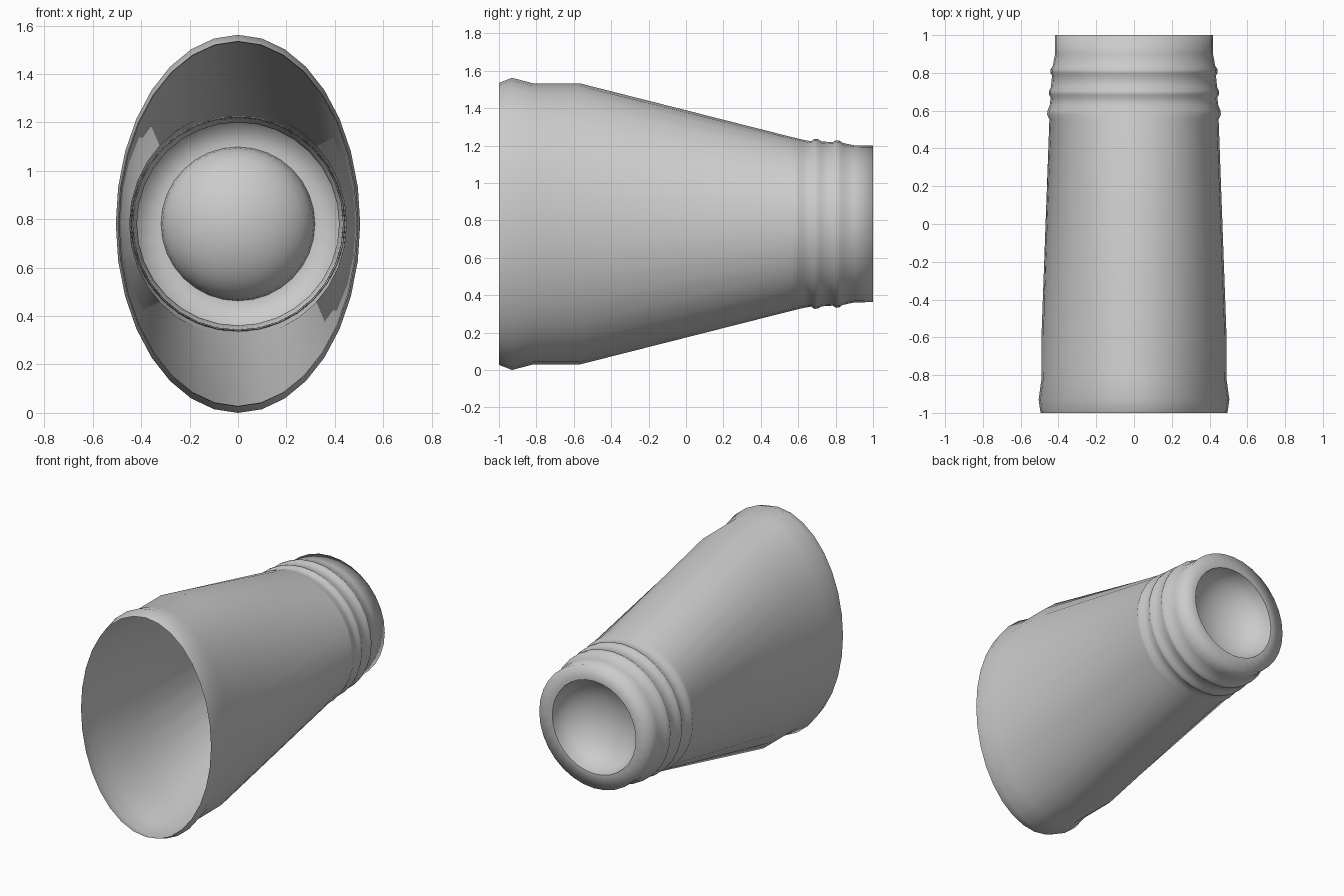
import bpy, bmesh
from math import sin, cos, pi

if "Cube" in bpy.data.objects:
    bpy.data.objects.remove(bpy.data.objects["Cube"])

SEG = 32
CZ = 0.781  # height of the long axis


def loft(name, sections, close_end=False):
    """Skin elliptical sections (y, half width, half height) along y."""
    bm = bmesh.new()
    rings = []
    for y, a, b in sections:
        rings.append([bm.verts.new((a * cos(2 * pi * i / SEG), y,
                                    CZ + b * sin(2 * pi * i / SEG)))
                      for i in range(SEG)])
    for r, s in zip(rings, rings[1:]):
        for i in range(SEG):
            j = (i + 1) % SEG
            bm.faces.new((r[i], r[j], s[j], s[i]))
    if close_end:
        tip = bm.verts.new((0, close_end, CZ))
        for i in range(SEG):
            bm.faces.new((rings[-1][i], rings[-1][(i + 1) % SEG], tip))
    bmesh.ops.recalc_face_normals(bm, faces=bm.faces)
    for f in bm.faces:
        f.smooth = True
    me = bpy.data.meshes.new(name)
    bm.to_mesh(me)
    bm.free()
    ob = bpy.data.objects.new(name, me)
    bpy.context.collection.objects.link(ob)
    return ob


# flared oval shell: lip, straight part, taper, three ridges, round neck, end rim
shell = [
    (-1.00, 0.495, 0.754), (-0.93, 0.505, 0.781), (-0.82, 0.490, 0.752),
    (-0.57, 0.489, 0.752),
    (0.555, 0.448, 0.467), (0.58, 0.460, 0.461), (0.60, 0.458, 0.456),
    (0.63, 0.446, 0.449),
    (0.67, 0.441, 0.442), (0.685, 0.450, 0.454), (0.705, 0.450, 0.453),
    (0.725, 0.440, 0.441),
    (0.785, 0.434, 0.437), (0.80, 0.442, 0.447), (0.82, 0.442, 0.446),
    (0.838, 0.430, 0.433),
    (0.90, 0.418, 0.420), (1.00, 0.417, 0.418), (1.00, 0.318, 0.318),
]
loft("flared_shell", shell)

# rounded cup sunk into the narrow end
DEPTH = 0.22
cup = []
for k in range(8):
    t = k / 8 * pi / 2
    r = 0.318 * cos(t)
    cup.append((1.0 - DEPTH * sin(t), r, r))
bowl = loft("end_cup", cup, close_end=1.0 - DEPTH)
bowl.data.flip_normals()
